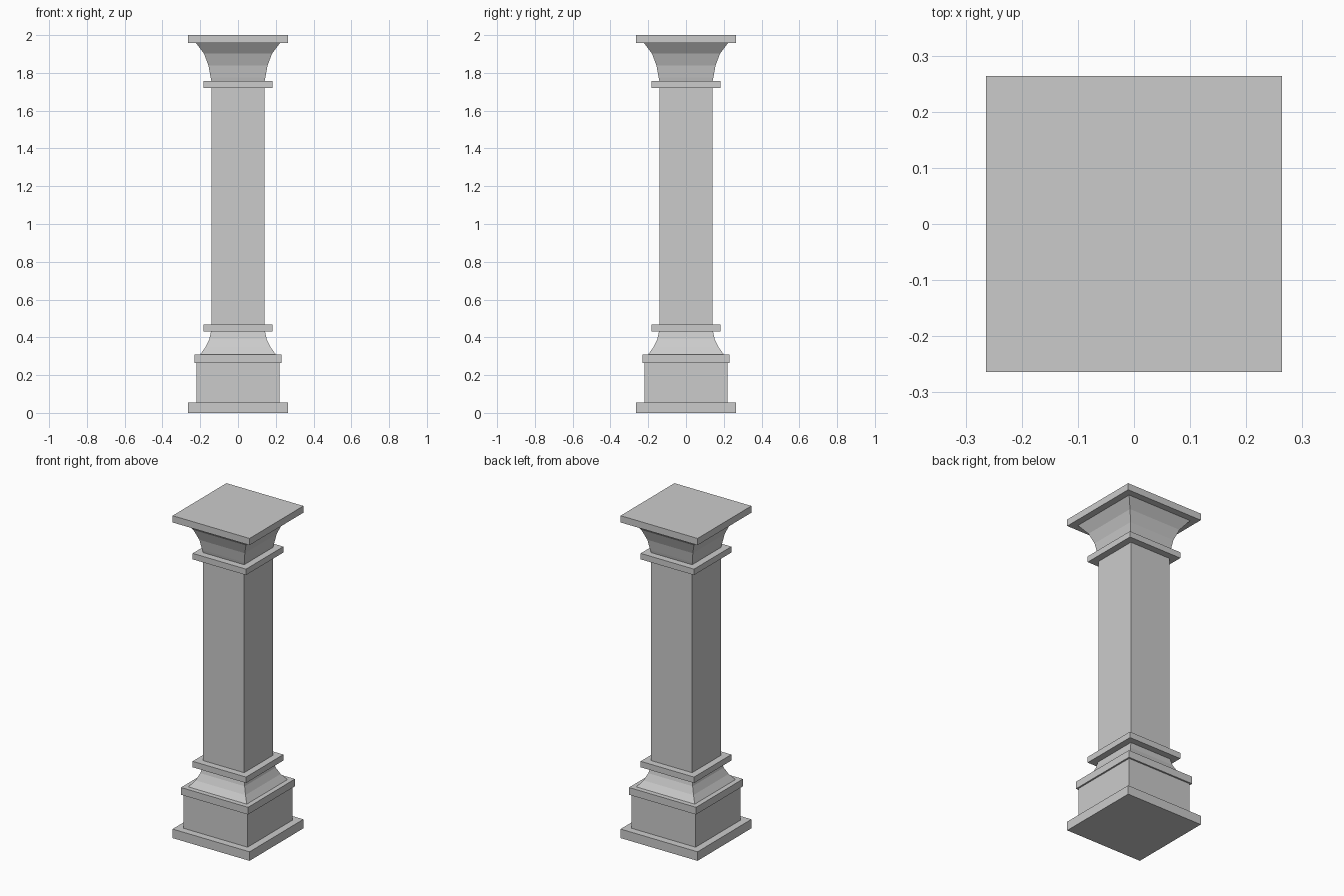
import bpy
import bmesh

cube = bpy.data.objects.get("Cube")
if cube:
    bpy.data.objects.remove(cube, do_unlink=True)

stone = bpy.data.materials.new("grey stone")
stone.use_nodes = True
grey = (0.6, 0.6, 0.6, 1)
stone.diffuse_color = grey
stone.node_tree.nodes["Principled BSDF"].inputs["Base Color"].default_value = grey


def square_loft(name, profile):
    """Stack square rings from (half width, height) pairs and cap both ends."""
    bm = bmesh.new()
    rings = []
    for r, z in profile:
        corners = ((-r, -r), (r, -r), (r, r), (-r, r))
        rings.append([bm.verts.new((x, y, z)) for x, y in corners])
    for low, high in zip(rings, rings[1:]):
        for i in range(4):
            j = (i + 1) % 4
            bm.faces.new((low[i], low[j], high[j], high[i]))
    bm.faces.new(rings[0][::-1])
    bm.faces.new(rings[-1])
    mesh = bpy.data.meshes.new(name)
    bm.to_mesh(mesh)
    bm.free()
    mesh.materials.append(stone)
    obj = bpy.data.objects.new(name, mesh)
    bpy.context.collection.objects.link(obj)


def slab(name, half, bottom, top):
    square_loft(name, [(half, bottom), (half, top)])


# Pedestal
slab("base_plinth", 0.264, 0, 0.056)
slab("pedestal_block", 0.22, 0.056, 0.265)
slab("pedestal_cap", 0.23, 0.265, 0.31)

# Concave foot flare
square_loft("foot_flare", [(0.2, 0.31), (0.172, 0.348), (0.152, 0.39), (0.143, 0.43)])

# Shaft between two collars
slab("lower_collar", 0.183, 0.43, 0.467)
slab("shaft", 0.141, 0.467, 1.72)
slab("upper_collar", 0.183, 1.72, 1.757)

# Concave capital and top slab
square_loft("capital_flare", [(0.141, 1.757), (0.145, 1.775), (0.156, 1.838),
                              (0.18, 1.902), (0.222, 1.958)])
slab("top_slab", 0.264, 1.958, 2)
